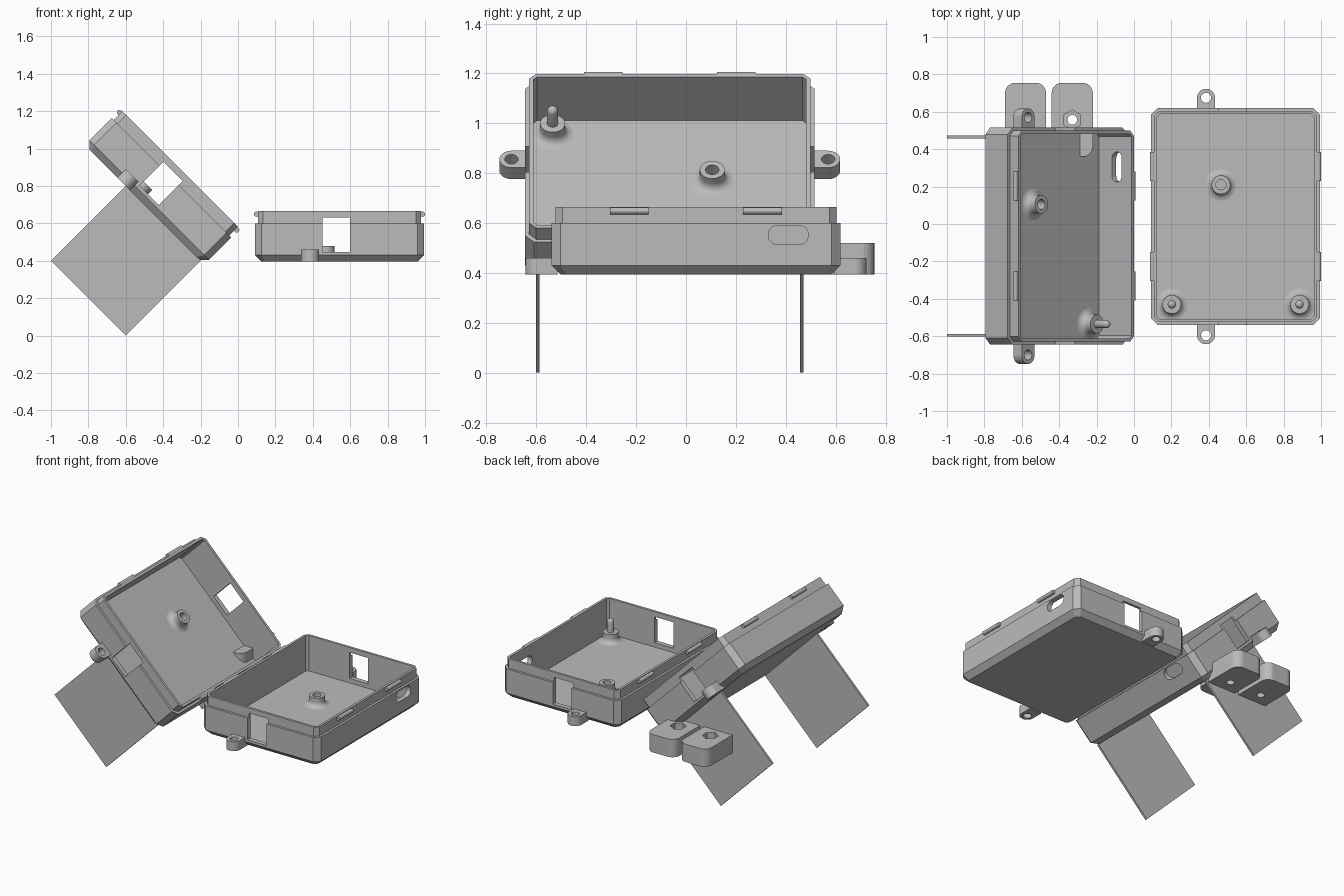
import bpy, bmesh, math
from mathutils import Matrix, Vector

if "Cube" in bpy.data.objects:
    bpy.data.objects.remove(bpy.data.objects["Cube"])

grey = bpy.data.materials.new("plain_grey")
grey.diffuse_color = (0.5, 0.5, 0.5, 1)
grey.use_nodes = True
grey.node_tree.nodes["Principled BSDF"].inputs["Base Color"].default_value = grey.diffuse_color

L, HW, H = 0.905, 0.58, 0.27     # tray length, half width, height
FLOOR = 0.022


def finish(bm, name, frame=None, smooth=False):
    bmesh.ops.recalc_face_normals(bm, faces=bm.faces)
    me = bpy.data.meshes.new(name)
    bm.to_mesh(me)
    bm.free()
    me.materials.append(grey)
    ob = bpy.data.objects.new(name, me)
    bpy.context.collection.objects.link(ob)
    if frame is not None:
        ob.matrix_world = frame
    if smooth:
        bpy.ops.object.select_all(action='DESELECT')
        ob.select_set(True)
        bpy.context.view_layer.objects.active = ob
        bpy.ops.object.shade_smooth_by_angle(angle=math.radians(35))
    return ob


def box(lo, hi, bevel=0, axis=2):
    """Box with optional rounding of the edges along one axis."""
    bm = bmesh.new()
    lo, hi = Vector(lo), Vector(hi)
    bmesh.ops.create_cube(bm, size=1)
    for v in bm.verts:
        v.co = Vector([(v.co[i] + 0.5) * (hi[i] - lo[i]) + lo[i] for i in range(3)])
    if bevel:
        edges = [e for e in bm.edges
                 if abs(e.verts[0].co[axis] - e.verts[1].co[axis]) > 1e-4]
        bmesh.ops.bevel(bm, geom=edges, offset=bevel, segments=6, profile=0.5, affect='EDGES')
    return bm


def cylinder(centre, r, depth, sides=32, rot=None):
    bm = bmesh.new()
    m = Matrix.Translation(centre) @ (rot or Matrix())
    bmesh.ops.create_cone(bm, cap_ends=True, segments=sides, radius1=r, radius2=r,
                          depth=depth, matrix=m)
    return bm


def lathe(profile, x, y, sides=32):
    """Spin (radius, z) points, whose last point lies on the axis."""
    bm = bmesh.new()
    vs = [bm.verts.new((r, 0, z)) for r, z in profile]
    es = [bm.edges.new(p) for p in zip(vs, vs[1:])]
    bmesh.ops.spin(bm, geom=vs + es, cent=(0, 0, 0), axis=(0, 0, 1),
                   angle=2 * math.pi, steps=sides)
    bmesh.ops.remove_doubles(bm, verts=bm.verts, dist=1e-4)
    bmesh.ops.translate(bm, verts=bm.verts, vec=(x, y, 0))
    return bm


def cut(ob, cutters):
    """Cut hidden helper shapes out of a part, then discard them."""
    bpy.context.view_layer.objects.active = ob
    for bm in cutters:
        c = finish(bm, "cutter", ob.matrix_world.copy())
        c.hide_render = True
        mod = ob.modifiers.new("cut", 'BOOLEAN')
        mod.operation, mod.object, mod.solver = 'DIFFERENCE', c, 'EXACT'
        bpy.ops.object.modifier_apply(modifier=mod.name)
        bpy.data.objects.remove(c)


def section(inset, corner, z):
    """Rectangle of the tray plan with chamfered corners."""
    x0, x1, y = inset, L - inset, HW - inset
    c = corner
    return [(x0 + c, -y, z), (x1 - c, -y, z), (x1, -y + c, z), (x1, y - c, z),
            (x1 - c, y, z), (x0 + c, y, z), (x0, y - c, z), (x0, -y + c, z)]


def tray(frame, label):
    # shell with bottom chamfer and stepped lip
    bm = bmesh.new()
    stack = [(0.036, 0.022, 0), (0, 0.036, 0.036), (0, 0.036, 0.205), (0.016, 0.028, 0.205),
             (0.016, 0.028, H), (0.033, 0.015, H), (0.033, 0.015, FLOOR)]
    rings = [[bm.verts.new(p) for p in section(*s)] for s in stack]
    for a, b in zip(rings, rings[1:]):
        for i in range(8):
            j = (i + 1) % 8
            bm.faces.new((a[i], a[j], b[j], b[i]))
    bm.faces.new(rings[0])
    bm.faces.new(rings[-1])
    shell = finish(bm, label + "_shell", frame)
    # windows in both long ends and a rounded slot in one side
    cut(shell, [box((0.362, -0.8, 0.053), (0.508, 0.8, 0.235)),
                box((L - 0.1, 0.29, 0.12), (L + 0.1, 0.45, 0.195), 0.035, axis=0)])

    # mounting ears
    for s in (-1, 1):
        ya, yb = sorted((s * 0.555, s * 0.635))
        bm = box((0.247, ya, 0), (0.343, yb, 0.065))
        ear = finish(bm, label + "_ear", frame)
        tip = cylinder((0.295, s * 0.635, 0.0325), 0.048, 0.065)
        t = finish(tip, "ear_tip", frame)
        bpy.context.view_layer.objects.active = ear
        mod = ear.modifiers.new("join", 'BOOLEAN')
        mod.operation, mod.object, mod.solver = 'UNION', t, 'EXACT'
        bpy.ops.object.modifier_apply(modifier=mod.name)
        bpy.data.objects.remove(t)
        cut(ear, [cylinder((0.295, s * 0.635, 0.03), 0.027, 0.3)])

    # flared standoffs, one hollow and two with round-tipped pins
    flare = [(0.085, FLOOR), (0.07, 0.025), (0.059, 0.033), (0.052, 0.044), (0.05, 0.055),
             (0.05, 0.085)]
    hollow = [(0.027, 0.085), (0.027, 0.03), (0, 0.03)]
    pin = [(0.022, 0.085), (0.022, 0.155)]
    pin += [(0.022 * math.cos(a), 0.155 + 0.022 * math.sin(a))
            for a in (math.pi / 8, math.pi / 4, 3 * math.pi / 8)] + [(0, 0.177)]
    for x, y, top, name in ((0.375, 0.17, hollow, "_standoff"),
                            (0.112, -0.47, pin, "_pin"), (0.795, -0.47, pin, "_pin")):
        finish(lathe(flare + top, x, y), label + name, frame, smooth=True)

    # round snap bars on the lip
    turn = Matrix.Rotation(math.pi / 2, 4, 'X')
    for x in (0.009, L - 0.009):
        for y in (-0.267, 0.267):
            finish(cylinder((x, y, 0.254), 0.014, 0.155, 16, turn), label + "_snap_bar", frame)


flat = Matrix.Translation((0.09, 0.04, 0.395))
tilted = Matrix.Translation((-0.82, -0.065, 1.019)) @ Matrix.Rotation(math.pi / 4, 4, 'Y')
tray(flat, "flat_tray")
tray(tilted, "tilted_tray")

# square plates standing under the tilted tray
for y in (-0.53, 0.53):
    finish(box((0.31, y - 0.007, -0.565), (0.876, y + 0.007, 0.002)), "side_plate", tilted)

# loose blocks with a hexagonal pocket and a through hole
for x in (-0.58, -0.33):
    block = finish(box((x - 0.11, 0.36, 0.395), (x + 0.11, 0.755, 0.52), 0.055), "clamp_block")
    cut(block, [cylinder((x, 0.557, 0.52), 0.052, 0.12, 6),
                cylinder((x, 0.557, 0.45), 0.026, 0.4)])
